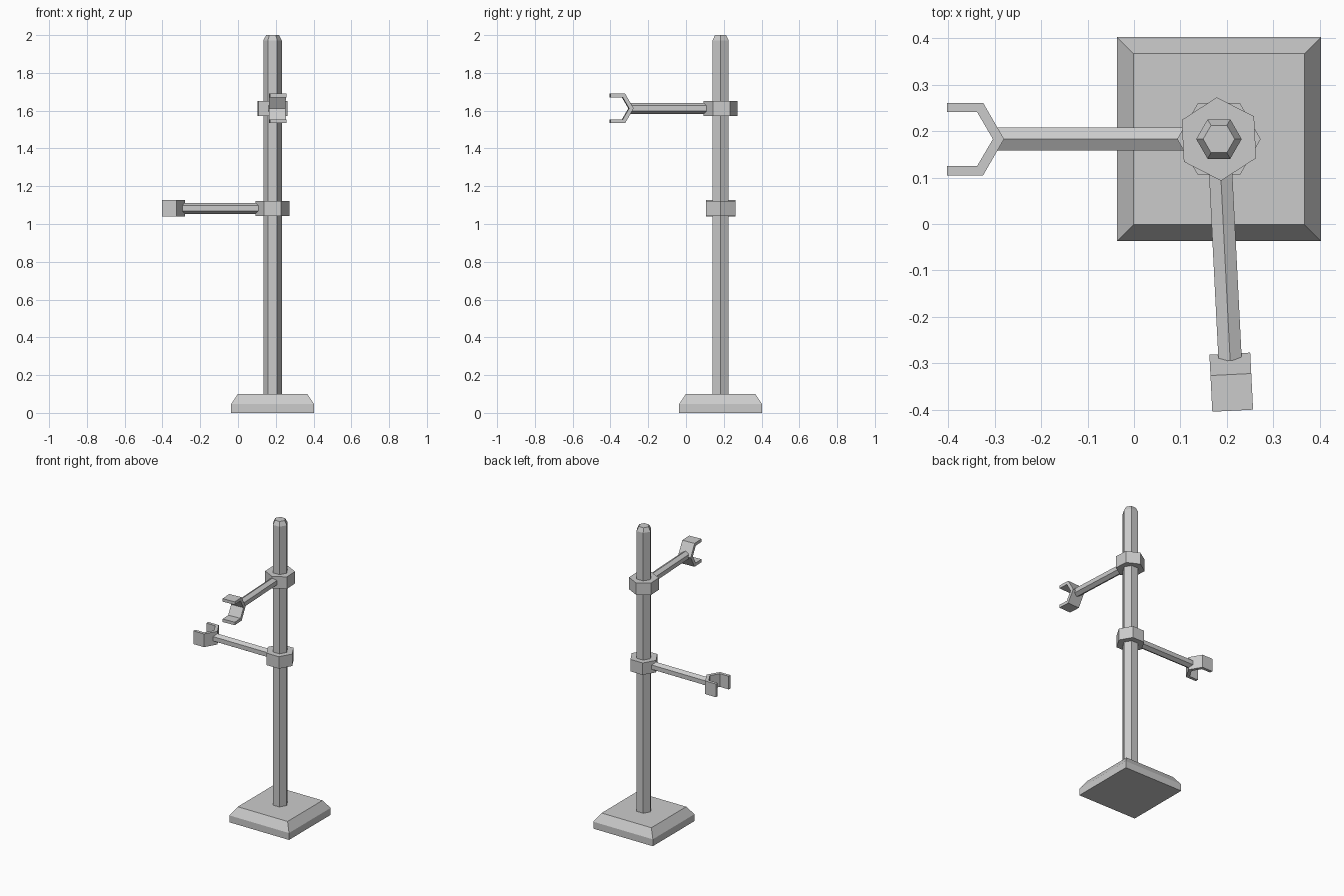
import bpy, bmesh
from math import cos, sin, pi, radians, sqrt
from mathutils import Matrix, Vector

cube = bpy.data.objects.get("Cube")
if cube:
    bpy.data.objects.remove(cube, do_unlink=True)

grey = bpy.data.materials.new("plain grey")
grey.use_nodes = True
COLOUR = (0.6, 0.6, 0.6, 1)
grey.diffuse_color = COLOUR
grey.node_tree.nodes["Principled BSDF"].inputs["Base Color"].default_value = COLOUR

CENTRE = 0.183  # pole position in x and y


def loft(name, rings, matrix):
    """Skin equal-length rings of points, cap both ends and place the part."""
    bm = bmesh.new()
    rows = [[bm.verts.new(p) for p in ring] for ring in rings]
    n = len(rows[0])
    for low, high in zip(rows, rows[1:]):
        for i in range(n):
            j = (i + 1) % n
            bm.faces.new((low[i], low[j], high[j], high[i]))
    bm.faces.new(rows[0][::-1])
    bm.faces.new(rows[-1])
    bmesh.ops.recalc_face_normals(bm, faces=bm.faces)
    mesh = bpy.data.meshes.new(name)
    bm.to_mesh(mesh)
    bm.free()
    mesh.materials.append(grey)
    obj = bpy.data.objects.new(name, mesh)
    obj.matrix_world = matrix
    bpy.context.collection.objects.link(obj)
    return obj


def polygon_column(name, sides, levels, matrix, phase=0.0):
    """Regular column from (radius, height) levels."""
    rings = [[Vector((r * cos(phase + 2 * pi * i / sides),
                      r * sin(phase + 2 * pi * i / sides), z))
              for i in range(sides)] for r, z in levels]
    return loft(name, rings, matrix)


# Base plate and pole
stand = Matrix.Translation((CENTRE, CENTRE, 0))
half, top_half = 0.22 * sqrt(2), 0.184 * sqrt(2)
polygon_column("base_plate", 4, [(half, 0), (half, 0.046), (top_half, 0.1)],
               stand, pi / 4)
polygon_column("pole", 6, [(0.049, 0.09), (0.049, 1.972), (0.034, 2.0)], stand)

# Half outline of the fork, mirrored across the arm axis
outer = [(-0.463, 0), (-0.508, 0.078), (-0.586, 0.078)]
inner = [(-0.586, 0.058), (-0.521, 0.058), (-0.487, 0)]
upper_half = outer + inner
outline = upper_half + [(x, -y) for x, y in upper_half[-2:0:-1]]


def clamp(prefix, height, turn, roll):
    """Collar, arm and fork pointing to -x, turned about the pole."""
    frame = stand @ Matrix.Translation((0, 0, height)) @ Matrix.Rotation(turn, 4, "Z")
    polygon_column(prefix + "_collar", 6, [(0.09, -0.04), (0.09, 0.04)], frame)
    along = frame @ Matrix.Rotation(-pi / 2, 4, "Y")
    polygon_column(prefix + "_arm", 6, [(0.029, 0.07), (0.029, 0.478)], along)
    rings = [[Vector((x, y, z)) for x, y in outline] for z in (-0.044, 0.044)]
    loft(prefix + "_fork", rings, frame @ Matrix.Rotation(roll, 4, "X"))


clamp("lower", 1.083, 0, 0)
clamp("upper", 1.612, radians(92.9), pi / 2)
